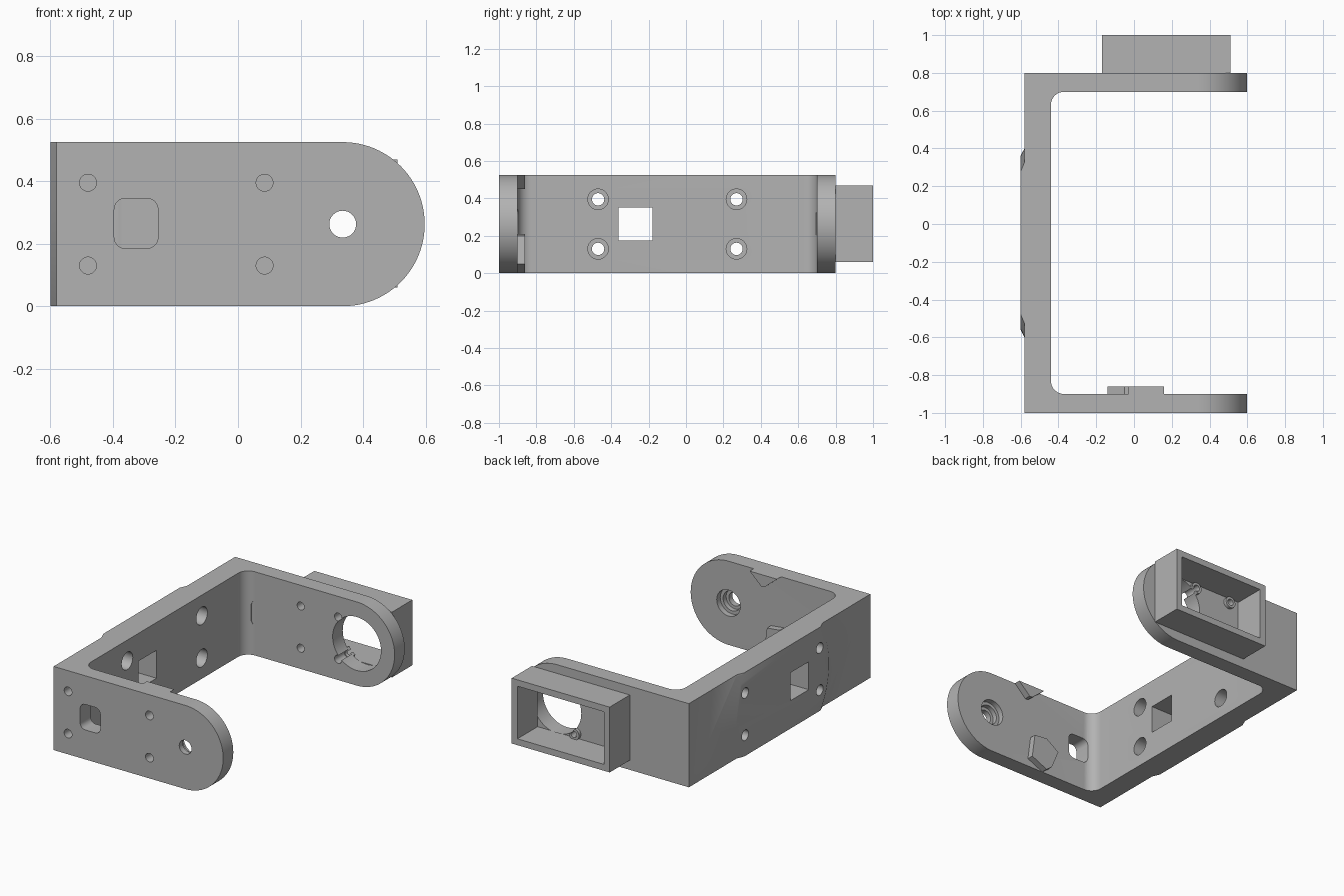
import bpy, bmesh, math
from mathutils import Vector

if "Cube" in bpy.data.objects:
    bpy.data.objects.remove(bpy.data.objects["Cube"])

H = 0.525                 # bracket height
MID = H / 2
PIVOT = 0.335             # x of the arm pivots

grey = bpy.data.materials.new("grey plastic")
grey.diffuse_color = (0.45, 0.45, 0.45, 1)
grey.use_nodes = True
grey.node_tree.nodes["Principled BSDF"].inputs["Base Color"].default_value = grey.diffuse_color


def prism(name, pts, axis, lo, hi, scale=1.0, centre=(0, 0)):
    """Extrude a 2D outline along an axis, optionally tapering the far end."""
    def place(u, v, w):
        return {"x": (w, u, v), "y": (u, w, v), "z": (u, v, w)}[axis]
    bm = bmesh.new()
    a = [bm.verts.new(place(u, v, lo)) for u, v in pts]
    b = [bm.verts.new(place(centre[0] + (u - centre[0]) * scale,
                            centre[1] + (v - centre[1]) * scale, hi)) for u, v in pts]
    n = len(pts)
    bm.faces.new(a)
    bm.faces.new(b)
    for i in range(n):
        bm.faces.new((a[i], a[(i + 1) % n], b[(i + 1) % n], b[i]))
    bmesh.ops.recalc_face_normals(bm, faces=bm.faces)
    me = bpy.data.meshes.new(name)
    bm.to_mesh(me)
    bm.free()
    me.materials.append(grey)
    ob = bpy.data.objects.new(name, me)
    bpy.context.collection.objects.link(ob)
    return ob


def arc(cx, cy, r, a0, a1, n):
    return [(cx + r * math.cos(math.radians(a0 + (a1 - a0) * i / n)),
             cy + r * math.sin(math.radians(a0 + (a1 - a0) * i / n))) for i in range(n + 1)]


def circle(cx, cy, r, n=32):
    return arc(cx, cy, r, 0, 360, n)[:-1]


def rect(u0, u1, v0, v1):
    return [(u0, v0), (u1, v0), (u1, v1), (u0, v1)]


def combine(ob, tool, op="DIFFERENCE"):
    """Apply a boolean and discard the tool."""
    m = ob.modifiers.new("bool", "BOOLEAN")
    m.operation, m.object, m.solver = op, tool, "EXACT"
    bpy.context.view_layer.objects.active = ob
    bpy.ops.object.modifier_apply(modifier=m.name)
    bpy.data.objects.remove(tool, do_unlink=True)


def smooth(ob):
    bpy.ops.object.select_all(action="DESELECT")
    ob.select_set(True)
    bpy.context.view_layer.objects.active = ob
    bpy.ops.object.shade_smooth_by_angle(angle=math.radians(30))


# U-shaped bracket with filleted inner corners
R = 0.07
outline = [(-0.58, -1), (0.7, -1), (0.7, -0.9)]
outline += arc(-0.44 + R, -0.9 + R, R, 270, 180, 10)
outline += arc(-0.44 + R, 0.7 - R, R, 180, 90, 10)
outline += [(0.7, 0.7), (0.7, 0.8), (-0.58, 0.8)]
bracket = prism("bracket", outline, "z", 0, H)

# raised bevelled disc on the outer face of the base plate
disc = prism("disc", circle(-0.1, MID, 0.512, 96), "x", -0.574, -0.6, 0.9, (-0.1, MID))
combine(bracket, disc, "UNION")

# rounded arm ends, trimming everything to the bracket height
trim = [(-0.8, 0), (PIVOT, 0)] + arc(PIVOT, MID, MID, -90, 90, 48)[1:] + [(-0.8, H)]
combine(bracket, prism("trim", trim, "y", -1.2, 1.2), "INTERSECT")

# base plate: counterbored screw holes and square window
for y in (-0.47, 0.27):
    for z in (0.13, 0.395):
        combine(bracket, prism("cut", circle(y, z, 0.033), "x", -0.7, -0.4))
        combine(bracket, prism("cut", circle(y, z, 0.055), "x", -0.54, -0.4))
combine(bracket, prism("cut", rect(-0.36, -0.18, 0.175, 0.35), "x", -0.7, -0.4))

# front arm: rounded square slot that also relieves the fillets
x0, x1, z0, z1, c = -0.396, -0.256, 0.185, 0.345, 0.035
slot = (arc(x1 - c, z1 - c, c, 0, 90, 6) + arc(x0 + c, z1 - c, c, 90, 180, 6)
        + arc(x0 + c, z0 + c, c, 180, 270, 6) + arc(x1 - c, z0 + c, c, 270, 360, 6))
combine(bracket, prism("cut", slot, "y", -1.1, 0.699))

# front arm: blind screw holes and stepped pivot hole
for x in (-0.48, 0.085):
    for z in (0.13, 0.395):
        combine(bracket, prism("cut", circle(x, z, 0.027), "y", -1.1, -0.91))
for r, y in ((0.043, -1.1), (0.062, -0.965), (0.082, -0.935)):
    combine(bracket, prism("cut", circle(PIVOT, MID, r), "y", y, -0.85))

# back arm: large bore and small screw holes
screws = [(x, z) for x in (-0.055, 0.205) for z in (0.13, 0.395)]
combine(bracket, prism("cut", circle(PIVOT, MID, 0.168, 64), "y", 0.6, 0.9))
for x, z in screws:
    combine(bracket, prism("cut", circle(x, z, 0.025), "y", 0.6, 0.9))
smooth(bracket)

# stop tabs on the inside of the front arm
upper = [(-0.03, H), (0.06, 0.45), (0.08, 0.45), (0.16, H)]
lower = [(-0.14, 0.15), (-0.05, 0.21), (0.04, 0.2), (0.06, 0.05), (-0.05, 0.0), (-0.09, 0.03)]
prism("upper_stop_tab", upper, "y", -0.905, -0.86)
prism("lower_stop_tab", lower, "y", -0.905, -0.86)

# open rectangular housing on the back arm
housing = prism("housing", rect(-0.17, 0.51, 0.06, 0.47), "y", 0.8, 1.0)
combine(housing, prism("cut", rect(-0.13, 0.47, 0.1, 0.43), "y", 0.7, 1.1))

# ring bosses around the screw holes inside the housing
for x, z in screws[:2] + screws[2:]:
    boss = prism("screw_boss", circle(x, z, 0.036), "y", 0.797, 0.82)
    combine(boss, prism("cut", circle(x, z, 0.02), "y", 0.7, 0.9))
    combine(boss, prism("cut", circle(PIVOT, MID, 0.168, 64), "y", 0.7, 0.9))
    smooth(boss)
